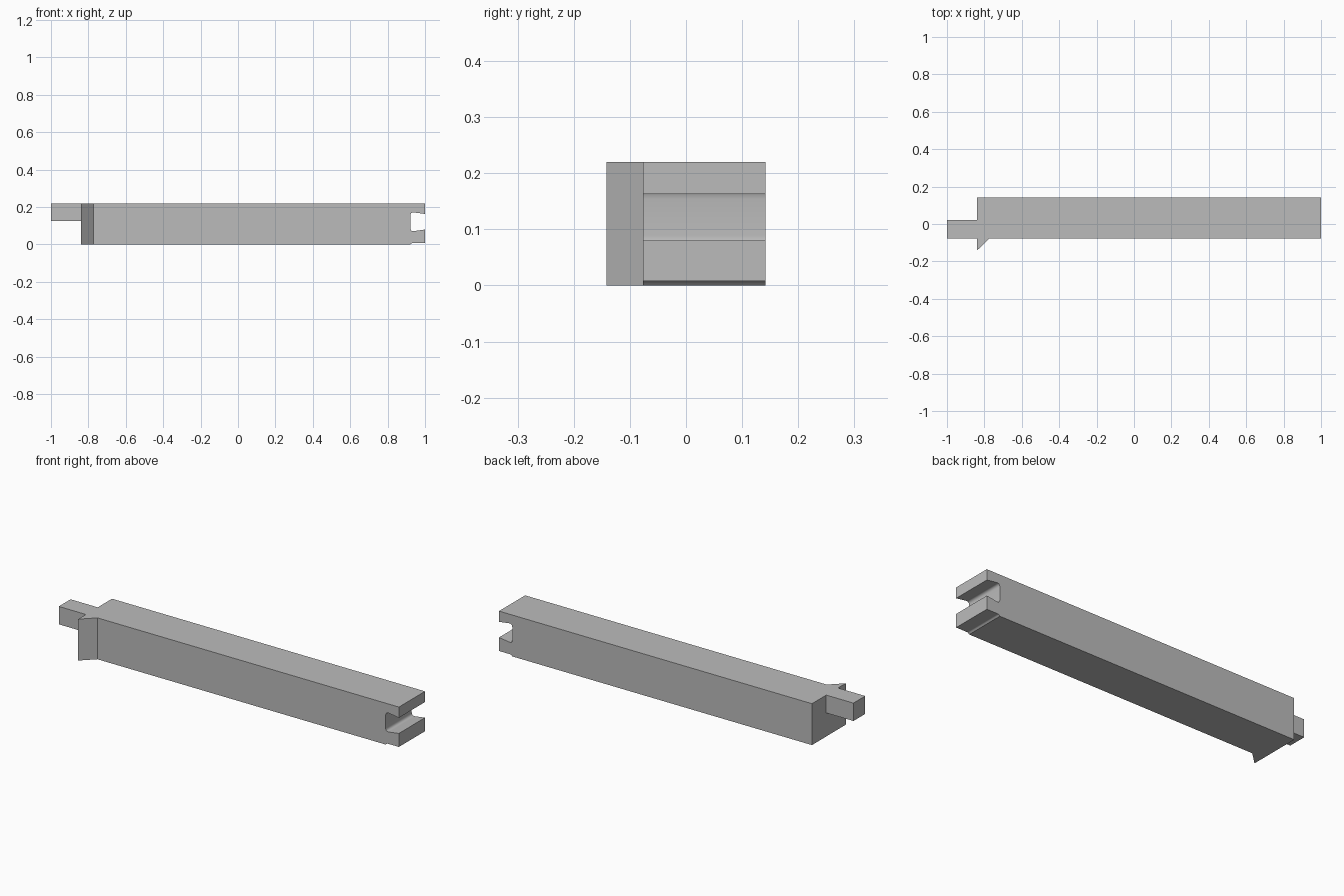
import bpy, bmesh
from math import radians
from mathutils import Vector

cube = bpy.data.objects.get("Cube")
if cube:
    bpy.data.objects.remove(cube, do_unlink=True)

grey = bpy.data.materials.new("plain grey")
grey.use_nodes = True
colour = (0.5, 0.5, 0.5, 1)
grey.diffuse_color = colour
grey.node_tree.nodes["Principled BSDF"].inputs["Base Color"].default_value = colour

FRONT, BACK, TOP = -0.077, 0.142, 0.22
SHOULDER, END = -0.84, 1.0


def prism(name, outline, direction):
    """Extrude a closed 3D outline along a direction."""
    bm = bmesh.new()
    face = bm.faces.new([bm.verts.new(p) for p in outline])
    made = bmesh.ops.extrude_face_region(bm, geom=[face])["geom"]
    moved = [v for v in made if isinstance(v, bmesh.types.BMVert)]
    bmesh.ops.translate(bm, verts=moved, vec=Vector(direction))
    bmesh.ops.recalc_face_normals(bm, faces=bm.faces)
    mesh = bpy.data.meshes.new(name)
    bm.to_mesh(mesh)
    bm.free()
    mesh.materials.append(grey)
    obj = bpy.data.objects.new(name, mesh)
    bpy.context.collection.objects.link(obj)
    bpy.ops.object.select_all(action="DESELECT")
    obj.select_set(True)
    bpy.context.view_layer.objects.active = obj
    bpy.ops.object.shade_smooth_by_angle(angle=radians(30))
    return obj


def rounded(points, steps=5):
    """Replace each (x, z, radius) corner having a radius with a small arc."""
    result = []
    for i, (x, z, r) in enumerate(points):
        p = Vector((x, z))
        if not r:
            result.append(p)
            continue
        before = Vector(points[i - 1][:2])
        after = Vector(points[(i + 1) % len(points)][:2])
        a = p + (before - p).normalized() * r
        b = p + (after - p).normalized() * r
        for k in range(steps + 1):
            t = k / steps
            result.append(a * (1 - t) ** 2 + p * 2 * t * (1 - t) + b * t ** 2)
    return result


# Beam with the filleted end slot and relieved underside of the lower lip
profile = rounded([
    (SHOULDER, 0, 0), (0.922, 0, 0), (0.93, 0.008, 0.006), (END, 0.008, 0),
    (END, 0.08, 0), (0.922, 0.069, 0.02),
    (0.922, 0.174, 0.02), (END, 0.163, 0),
    (END, TOP, 0), (SHOULDER, TOP, 0),
])
prism("beam", [(p.x, FRONT, p.y) for p in profile], (0, BACK - FRONT, 0))

# Square tongue on the opposite end
prism("end_tongue",
      [(-1, FRONT, 0.125), (SHOULDER, FRONT, 0.125),
       (SHOULDER, FRONT, TOP), (-1, FRONT, TOP)], (0, 0.099, 0))

# Triangular stop on the front face
prism("stop_wedge",
      [(SHOULDER, FRONT, 0), (SHOULDER, -BACK, 0), (-0.773, FRONT, 0)], (0, 0, TOP))
